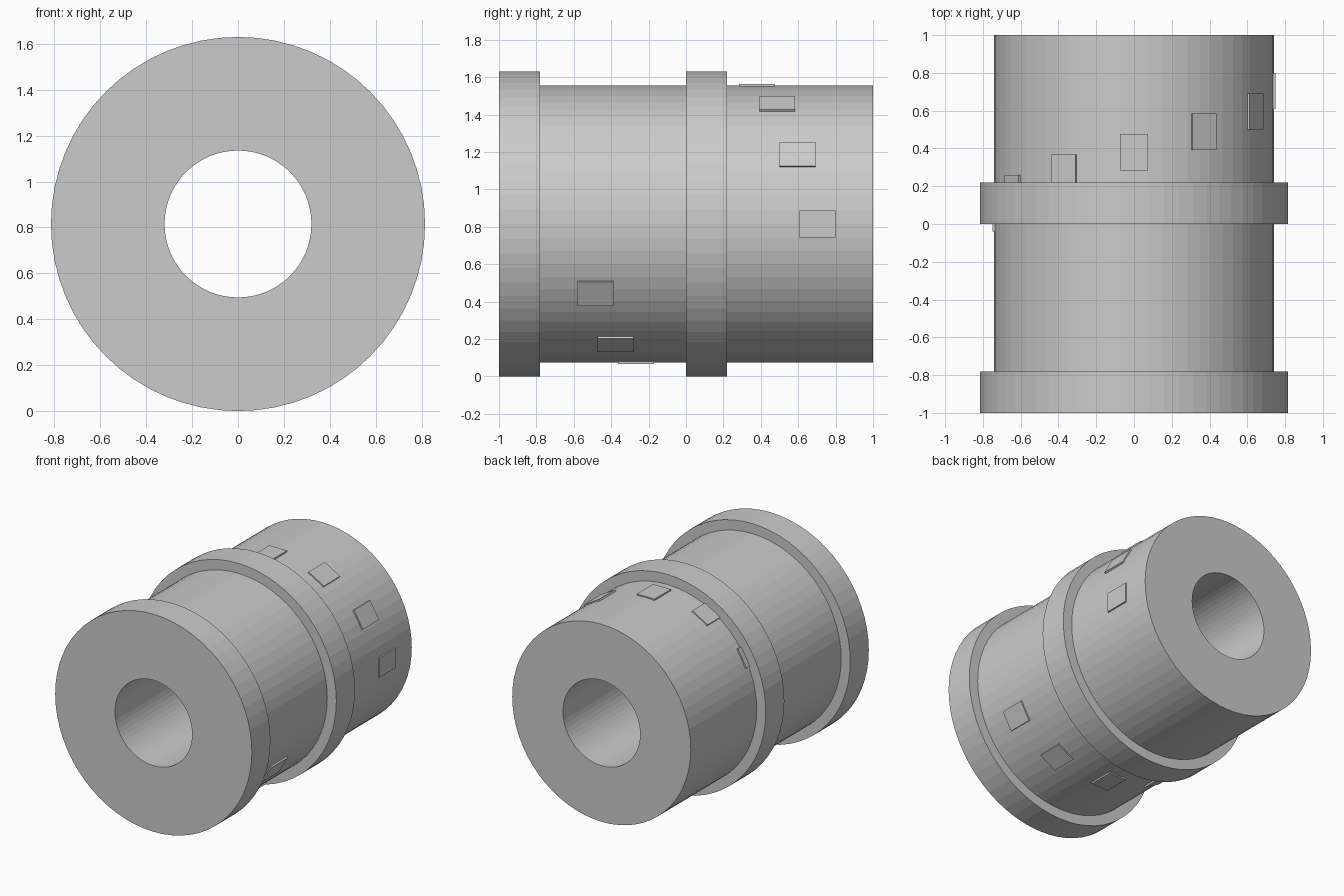
import bpy, bmesh, math
from mathutils import Matrix

if "Cube" in bpy.data.objects:
    bpy.data.objects.remove(bpy.data.objects["Cube"])

SEG, AXIS_Z = 64, 0.815
R_BODY, R_FLANGE, R_BORE = 0.74, 0.815, 0.32


def finish(bm, name):
    bmesh.ops.recalc_face_normals(bm, faces=bm.faces)
    me = bpy.data.meshes.new(name)
    bm.to_mesh(me)
    bm.free()
    ob = bpy.data.objects.new(name, me)
    bpy.context.collection.objects.link(ob)
    return ob


# Sleeve: closed (radius, y) profile with two collars, turned about the bore axis
profile = [(R_BORE, -1), (R_FLANGE, -1), (R_FLANGE, -0.78), (R_BODY, -0.78),
           (R_BODY, 0), (R_FLANGE, 0), (R_FLANGE, 0.22), (R_BODY, 0.22),
           (R_BODY, 1), (R_BORE, 1)]
bm = bmesh.new()
rings = []
for i in range(SEG):
    a = math.tau * i / SEG
    rings.append([bm.verts.new((r * math.cos(a), y, AXIS_Z + r * math.sin(a)))
                  for r, y in profile])
n = len(profile)
for i in range(SEG):
    p, q = rings[i], rings[(i + 1) % SEG]
    for j in range(n):
        k = (j + 1) % n
        bm.faces.new((p[j], p[k], q[k], q[j]))
finish(bm, "collared_sleeve")

# Pads: thin raised plates following one helical turn around the sleeve
for i in range(12):
    y = 0.704 - 0.108 * i
    bm = bmesh.new()
    bmesh.ops.create_cube(bm, size=1, matrix=(
        Matrix.Translation((0, y, AXIS_Z))
        @ Matrix.Rotation(-math.radians(30 * i), 4, 'Y')
        @ Matrix.Translation((R_BODY - 0.012, 0, 0))
        @ Matrix.Diagonal((0.04, 0.192, 0.146, 1))))
    finish(bm, f"helix_pad_{i + 1}")
